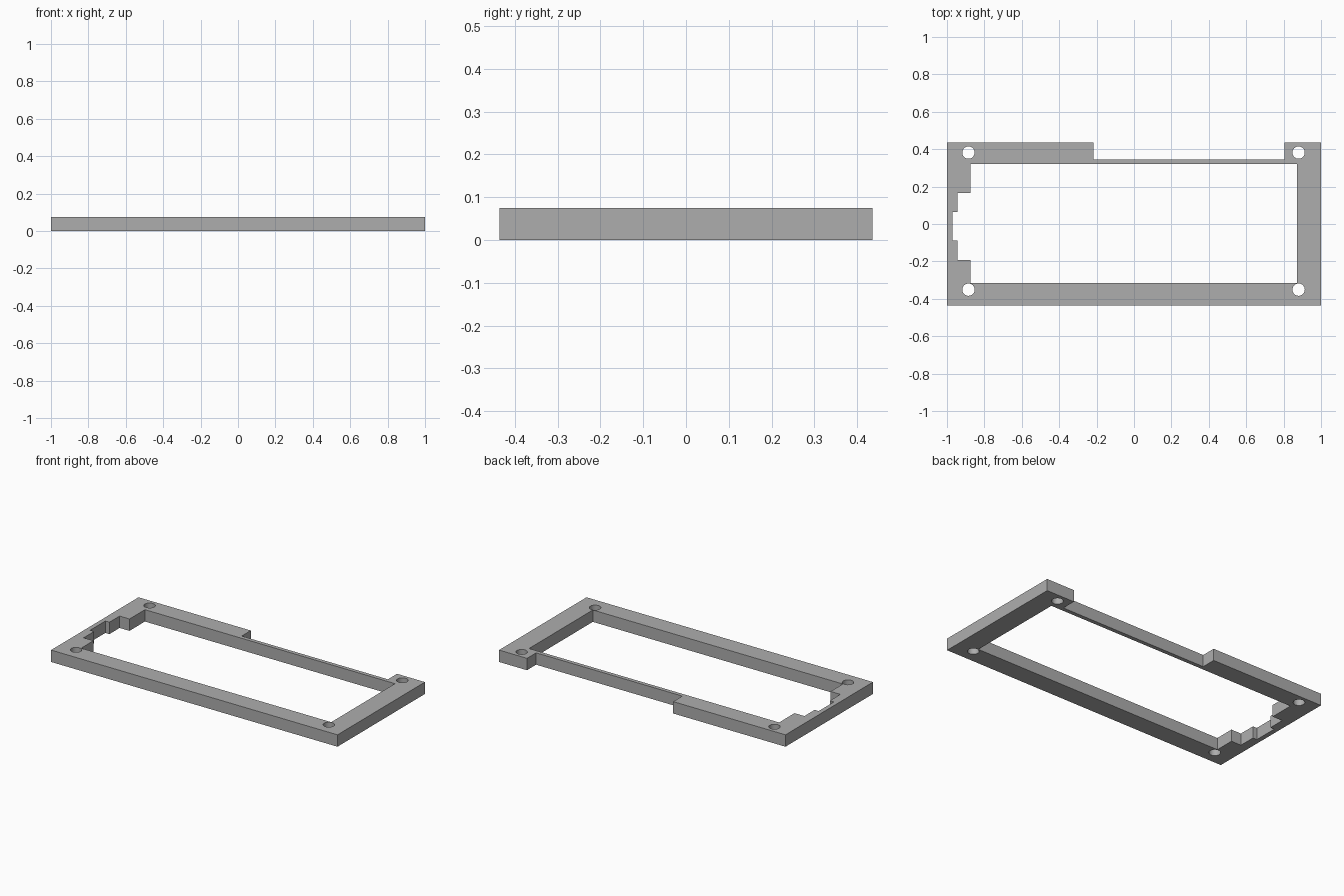
import bpy, bmesh
from math import cos, sin, tau

cube = bpy.data.objects.get("Cube")
if cube:
    bpy.data.objects.remove(cube, do_unlink=True)

HEIGHT = 0.075
HALF_DEPTH = 0.436
HOLE_RADIUS = 0.033

# Flat grey material
grey = bpy.data.materials.new("plain_grey")
grey.use_nodes = True
colour = (0.42, 0.42, 0.42, 1)
grey.diffuse_color = colour
grey.node_tree.nodes["Principled BSDF"].inputs["Base Color"].default_value = colour


def circle(cx, cy, radius, sides=32):
    return [(cx + radius * cos(tau * i / sides), cy + radius * sin(tau * i / sides))
            for i in range(sides)]


# Outer edge, recessed along the back to leave a thin rail
outer = [(-1, -HALF_DEPTH), (1, -HALF_DEPTH), (1, HALF_DEPTH), (0.805, HALF_DEPTH),
         (0.805, 0.345), (-0.216, 0.345), (-0.216, HALF_DEPTH), (-1, HALF_DEPTH)]

# Opening, with a stepped notch in the right end
opening = [(-0.874, -0.316), (0.872, -0.316), (0.872, 0.32), (-0.874, 0.32),
           (-0.874, 0.166), (-0.943, 0.166), (-0.943, 0.064), (-0.971, 0.064),
           (-0.971, -0.088), (-0.943, -0.088), (-0.943, -0.193), (-0.874, -0.193)]

# Four corner screw holes
holes = [circle(x, y, HOLE_RADIUS) for x in (-0.885, 0.88) for y in (-0.351, 0.382)]

# Filled profile extruded to the plate thickness
curve = bpy.data.curves.new("frame_profile", "CURVE")
curve.dimensions = "2D"
curve.fill_mode = "BOTH"
curve.extrude = HEIGHT / 2
for loop in [outer, opening] + holes:
    spline = curve.splines.new("POLY")
    spline.points.add(len(loop) - 1)
    for point, (x, y) in zip(spline.points, loop):
        point.co = (x, y, 0, 1)
    spline.use_cyclic_u = True

profile = bpy.data.objects.new("frame_profile", curve)
bpy.context.collection.objects.link(profile)
bpy.context.view_layer.update()
graph = bpy.context.evaluated_depsgraph_get()
mesh = bpy.data.meshes.new_from_object(profile.evaluated_get(graph))
bpy.data.objects.remove(profile, do_unlink=True)

# Weld the caps to the walls and stand the plate on the ground
bm = bmesh.new()
bm.from_mesh(mesh)
bmesh.ops.remove_doubles(bm, verts=bm.verts, dist=0.0001)
bmesh.ops.recalc_face_normals(bm, faces=bm.faces)
bmesh.ops.translate(bm, verts=bm.verts, vec=(0, 0, HEIGHT / 2))
bm.to_mesh(mesh)
bm.free()
mesh.materials.clear()
mesh.materials.append(grey)

frame = bpy.data.objects.new("mounting_frame", mesh)
bpy.context.collection.objects.link(frame)
bpy.context.view_layer.objects.active = frame
frame.select_set(True)
bpy.ops.object.shade_smooth_by_angle(angle=0.5)
